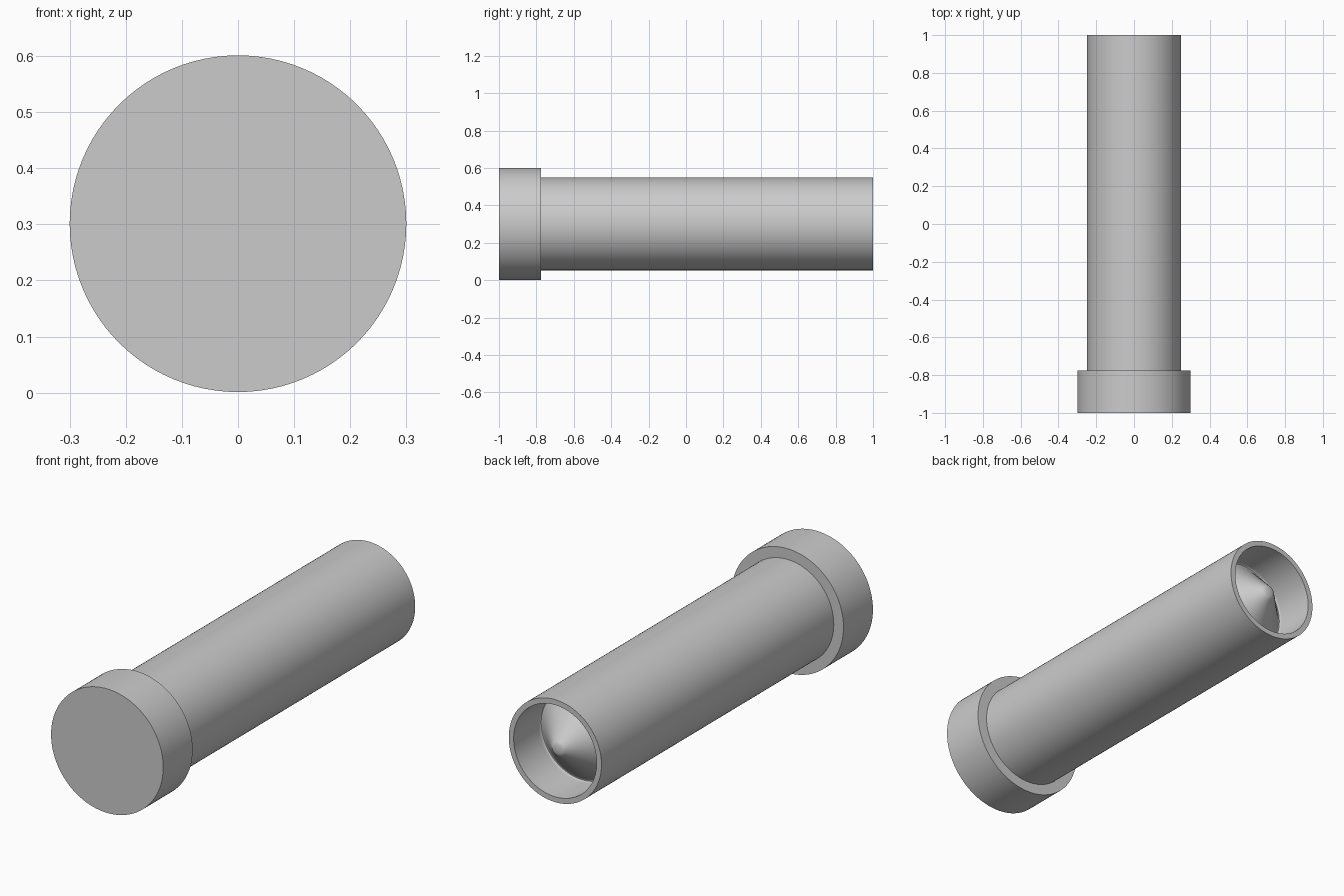
import bpy, bmesh, math
from mathutils import Matrix, Vector

if "Cube" in bpy.data.objects:
    bpy.data.objects.remove(bpy.data.objects["Cube"])

AXIS_Z = 0.301
SIDES = 96

steel = bpy.data.materials.new("plain grey")
steel.use_nodes = True
grey = (0.6, 0.6, 0.6, 1)
steel.diffuse_color = grey
steel.node_tree.nodes["Principled BSDF"].inputs["Base Color"].default_value = grey


def lathe(name, profile):
    """Revolve (radius, y) points around the long axis."""
    bm = bmesh.new()
    verts = [bm.verts.new((r, y, 0)) for r, y in profile]
    edges = [bm.edges.new(pair) for pair in zip(verts, verts[1:])]
    bmesh.ops.spin(bm, geom=verts + edges, cent=(0, 0, 0), axis=(0, 1, 0),
                   angle=math.tau, steps=SIDES, use_duplicate=False)
    bmesh.ops.remove_doubles(bm, verts=bm.verts, dist=0.0002)
    bmesh.ops.recalc_face_normals(bm, faces=bm.faces)
    bmesh.ops.transform(bm, matrix=Matrix.Translation((0, 0, AXIS_Z)), verts=bm.verts)
    mesh = bpy.data.meshes.new(name)
    bm.to_mesh(mesh)
    bm.free()
    mesh.materials.append(steel)
    obj = bpy.data.objects.new(name, mesh)
    bpy.context.collection.objects.link(obj)
    bpy.ops.object.select_all(action="DESELECT")
    obj.select_set(True)
    bpy.context.view_layer.objects.active = obj
    bpy.ops.object.shade_smooth_by_angle(angle=math.radians(35))
    return obj


def rounded(a, corner, b, size, steps=6):
    """Points that round off the corner between a and b."""
    a, corner, b = Vector(a), Vector(corner), Vector(b)
    start = corner + (a - corner).normalized() * size
    end = corner + (b - corner).normalized() * size
    curve = []
    for i in range(steps + 1):
        t = i / steps
        curve.append(tuple(start.lerp(corner, t).lerp(corner.lerp(end, t), t)))
    return curve


# Wide flat head
lathe("head", [(0, -1), (0.3, -1), (0.3, -0.775), (0, -0.775)])

# Shaft with a hollow end, a filleted socket floor and a blunt centre cone
rim, floor, tip = (0.222, 1), (0.222, 0.785), (0.03, 0.98)
lathe("shaft", [(0, -0.8), (0.248, -0.8), (0.248, 1), rim]
      + rounded(rim, floor, tip, 0.025)
      + rounded(floor, tip, (0, 0.985), 0.012)
      + [(0, 0.985)])
